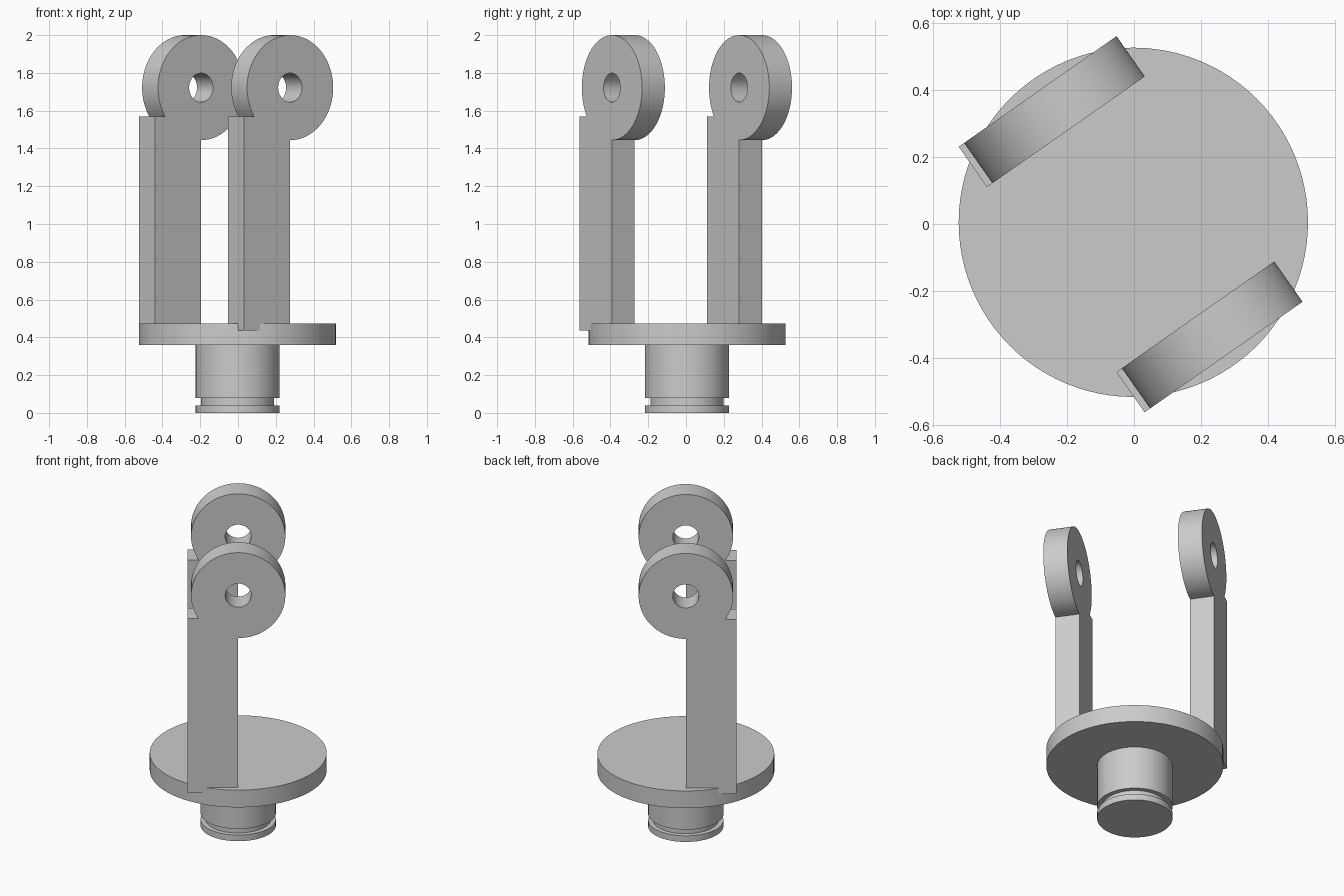
import bpy, bmesh
from math import sin, cos, pi, radians, asin
from mathutils import Matrix, Vector

cube = bpy.data.objects.get("Cube")
if cube:
    bpy.data.objects.remove(cube, do_unlink=True)

grey = bpy.data.materials.new("plain grey")
grey.use_nodes = True
grey.diffuse_color = (0.6, 0.6, 0.6, 1)
grey.node_tree.nodes["Principled BSDF"].inputs["Base Color"].default_value = (0.6, 0.6, 0.6, 1)

CENTRE = Vector((-0.002, 0.005, 0))
TURN = radians(35)
SEGMENTS = 96


def finish(name, bm):
    bmesh.ops.recalc_face_normals(bm, faces=bm.faces)
    mesh = bpy.data.meshes.new(name)
    bm.to_mesh(mesh)
    bm.free()
    mesh.materials.append(grey)
    obj = bpy.data.objects.new(name, mesh)
    bpy.context.collection.objects.link(obj)
    bpy.ops.object.select_all(action='DESELECT')
    obj.select_set(True)
    bpy.context.view_layer.objects.active = obj
    bpy.ops.object.shade_smooth_by_angle(angle=radians(30))
    return obj


def arc(radius, start, end, steps):
    angles = [start + (end - start) * i / steps for i in range(steps + 1)]
    return [(radius * cos(a), radius * sin(a)) for a in angles]


def add_loop(bm, points):
    verts = [bm.verts.new((x, 0, z)) for x, z in points]
    return [bm.edges.new((v, verts[i - 1])) for i, v in enumerate(verts)]


# Turned base: stem with a snap ring groove, topped by a round flange
def turned_base():
    profile = [(0, 0), (0.222, 0), (0.222, 0.04), (0.193, 0.04), (0.193, 0.08),
               (0.222, 0.08), (0.222, 0.36), (0.522, 0.36), (0.522, 0.472), (0, 0.472)]
    bm = bmesh.new()
    verts = [bm.verts.new((r, 0, z)) for r, z in profile]
    edges = [bm.edges.new(pair) for pair in zip(verts, verts[1:])]
    bmesh.ops.spin(bm, geom=verts + edges, cent=(0, 0, 0), axis=(0, 0, 1),
                   angle=2 * pi, steps=SEGMENTS, use_duplicate=False)
    bmesh.ops.remove_doubles(bm, verts=bm.verts, dist=0.0005)
    finish("stem_and_flange", bm).location = CENTRE


# Fork arm: offset bar running into a round eye with a through hole
def fork_arm(name, side):
    eye, hole, width, depth = 0.278, 0.077, 0.298, 0.147
    ledge, foot, eye_height = -0.152, -1.287, 1.722
    outline = arc(eye, -pi / 2, pi + asin(-ledge / eye), SEGMENTS)
    outline += [(-width, ledge), (-width, foot), (0, foot)]
    bm = bmesh.new()
    edges = add_loop(bm, outline) + add_loop(bm, arc(hole, 0, 2 * pi, 48)[:-1])
    bmesh.ops.triangle_fill(bm, edges=edges, use_beauty=True, normal=(0, -1, 0))
    side_geom = bmesh.ops.extrude_face_region(bm, geom=bm.faces[:])["geom"]
    moved = [v for v in side_geom if isinstance(v, bmesh.types.BMVert)]
    bmesh.ops.translate(bm, verts=moved, vec=(0, depth, 0))
    bmesh.ops.translate(bm, verts=bm.verts, vec=(0, side * 0.411 - depth / 2, eye_height))
    bmesh.ops.rotate(bm, verts=bm.verts, cent=(0, 0, 0), matrix=Matrix.Rotation(TURN, 3, 'Z'))
    finish(name, bm).location = CENTRE


turned_base()
fork_arm("front_arm", -1)
fork_arm("back_arm", 1)
